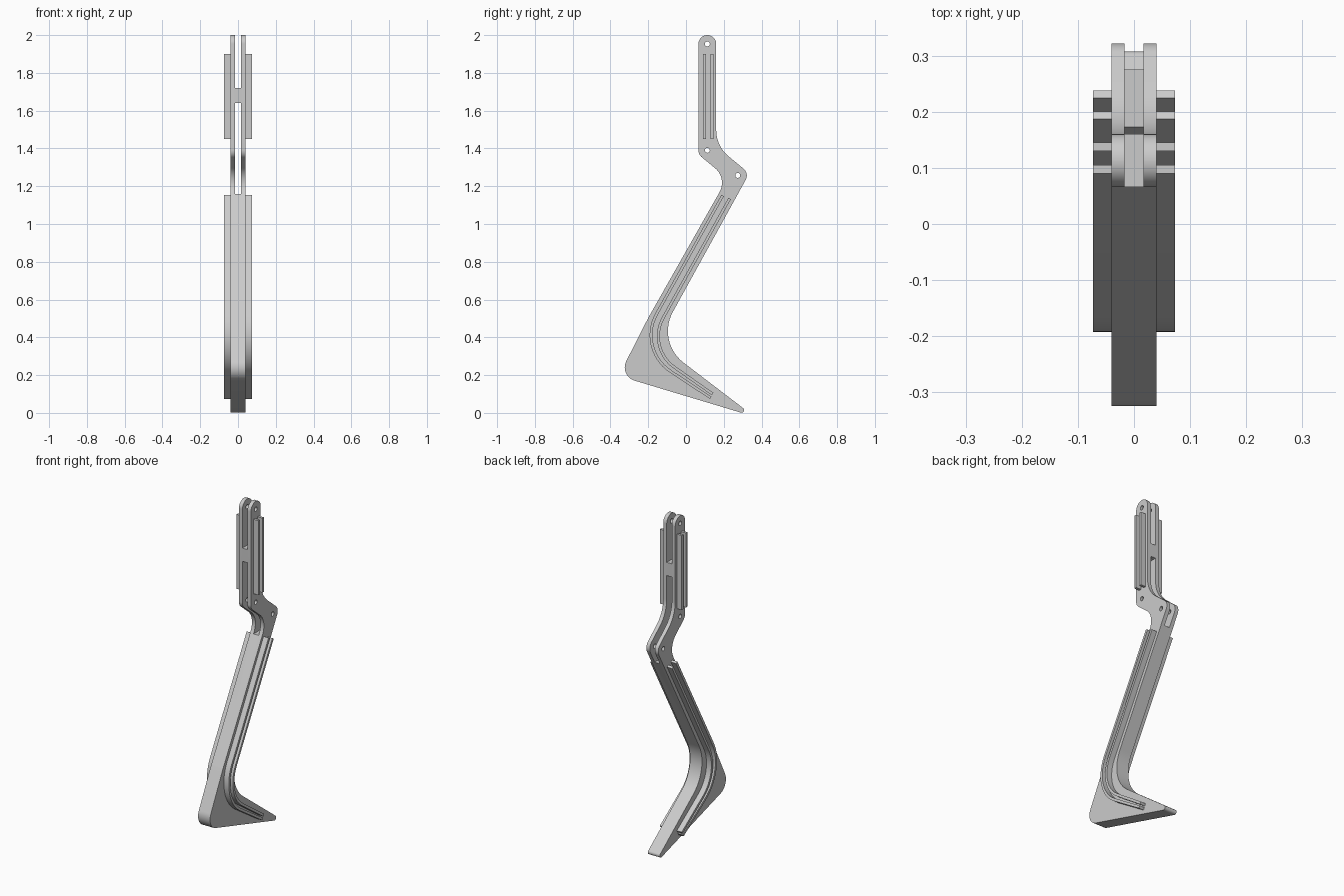
import bpy, bmesh, math
from mathutils import Vector

cube = bpy.data.objects.get("Cube")
if cube:
    bpy.data.objects.remove(cube, do_unlink=True)

GREY = (0.6, 0.6, 0.6, 1)
metal = bpy.data.materials.new("plain grey")
metal.use_nodes = True
metal.diffuse_color = GREY
metal.node_tree.nodes["Principled BSDF"].inputs["Base Color"].default_value = GREY


def fillet(prev, corner, nxt, radius, steps=14):
    """Arc points that round one corner of a path."""
    a, b = (prev - corner).normalized(), (nxt - corner).normalized()
    half = a.angle(b) / 2
    centre = corner + (a + b).normalized() * radius / math.sin(half)
    start = corner + a * radius / math.tan(half) - centre
    end = corner + b * radius / math.tan(half) - centre
    sweep = math.pi - 2 * half
    return [centre + (start * math.sin((1 - i / steps) * sweep)
                      + end * math.sin(i / steps * sweep)) / math.sin(sweep)
            for i in range(steps + 1)]


def rounded(corners, closed=True):
    pts = [Vector(c[:2]) for c in corners]
    out = []
    for i, c in enumerate(corners):
        if c[2] == 0:
            out.append(pts[i])
        else:
            out += fillet(pts[i - 1], pts[i], pts[(i + 1) % len(pts)], c[2])
    return out


def extrude(name, outline, x0, x1):
    """Side outline (y, z) made solid from x0 to x1."""
    bm = bmesh.new()
    face = bm.faces.new([bm.verts.new((x0, p[0], p[1])) for p in outline])
    new = bmesh.ops.extrude_face_region(bm, geom=[face])["geom"]
    moved = [v for v in new if isinstance(v, bmesh.types.BMVert)]
    bmesh.ops.translate(bm, verts=moved, vec=(x1 - x0, 0, 0))
    bmesh.ops.recalc_face_normals(bm, faces=bm.faces)
    mesh = bpy.data.meshes.new(name)
    bm.to_mesh(mesh)
    bm.free()
    mesh.materials.append(metal)
    obj = bpy.data.objects.new(name, mesh)
    bpy.context.collection.objects.link(obj)
    return obj


def smooth(obj):
    bpy.ops.object.select_all(action="DESELECT")
    obj.select_set(True)
    bpy.context.view_layer.objects.active = obj
    bpy.ops.object.shade_smooth_by_angle(angle=math.radians(30))


def ribbon(path, width):
    """Closed outline of constant width around a path."""
    left, right = [], []
    for i, p in enumerate(path):
        d = (path[min(i + 1, len(path) - 1)] - path[max(i - 1, 0)]).normalized()
        n = Vector((-d.y, d.x)) * width / 2
        left.append(p + n)
        right.append(p - n)
    return left + right[::-1]


# Leg body: arm, knee, shin and foot in one outline (y, z, corner radius)
leg = extrude("leg_body", rounded([
    (0.066, 2.0, 0.0465), (0.16, 2.0, 0.0465),
    (0.16, 1.412, 0.18), (0.335, 1.268, 0.047),
    (-0.157, 0.376, 0.21), (0.362, -0.02, 0.0137),
    (-0.356, 0.196, 0.073), (-0.2, 0.503, 0.3),
    (0.219, 1.242, 0.1), (0.066, 1.368, 0.047)]), -0.04, 0.04)

# Fork slots and pivot holes
cutters = []
for z0, z1 in ((1.16, 1.64), (1.72, 2.1)):
    cutters.append(extrude("slot_cutter", [(-0.1, z0), (0.5, z0), (0.5, z1), (-0.1, z1)],
                           -0.017, 0.017))
for y, z in ((0.113, 1.953), (0.113, 1.39), (0.274, 1.257)):
    ring = [(y + 0.013 * math.cos(a * math.tau / 24), z + 0.013 * math.sin(a * math.tau / 24))
            for a in range(24)]
    cutters.append(extrude("hole_cutter", ring, -0.1, 0.1))
for cutter in cutters:
    cutter.hide_render = True
    mod = leg.modifiers.new("cut", "BOOLEAN")
    mod.operation, mod.solver, mod.object = "DIFFERENCE", "EXACT", cutter
bpy.context.view_layer.objects.active = leg
for mod in list(leg.modifiers):
    bpy.ops.object.modifier_apply(modifier=mod.name)
for cutter in cutters:
    bpy.data.objects.remove(cutter, do_unlink=True)
smooth(leg)

# Raised ribs on both flanks
ribs = {
    "arm_front_rib": [(0.0975, 1.9, 0), (0.0975, 1.45, 0)],
    "arm_back_rib": [(0.1375, 1.9, 0), (0.1375, 1.45, 0)],
    "shin_front_rib": [(0.194, 1.151, 0), (-0.26, 0.337, 0.23), (0.131, 0.08, 0)],
    "shin_back_rib": [(0.231, 1.135, 0), (-0.209, 0.345, 0.2), (0.141, 0.1, 0)],
}
for name, path in ribs.items():
    outline = ribbon(rounded(path), 0.015)
    for side, sign in (("left", 1), ("right", -1)):
        smooth(extrude(f"{side}_{name}", outline, sign * 0.039, sign * 0.073))
